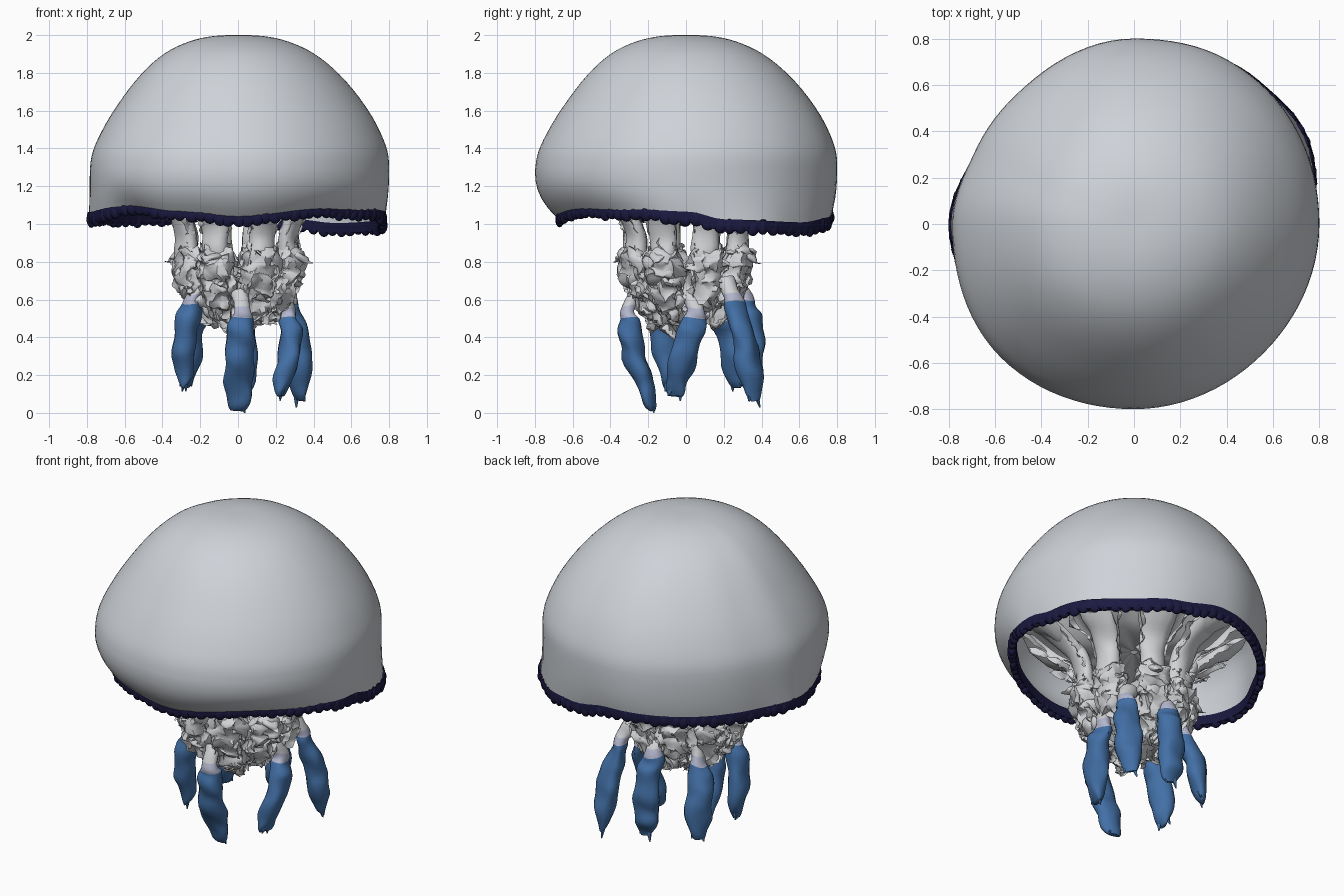
import bpy, bmesh, math, random
from mathutils import Vector, Matrix, noise

if "Cube" in bpy.data.objects:
    bpy.data.objects.remove(bpy.data.objects["Cube"])

random.seed(4)
TAU = math.tau


def material(name, rgb):
    m = bpy.data.materials.new(name)
    m.diffuse_color = (*rgb, 1)
    m.use_nodes = True
    m.node_tree.nodes["Principled BSDF"].inputs["Base Color"].default_value = m.diffuse_color
    return m


BELL = material("pale_grey_bell", (0.62, 0.65, 0.69))
FLESH = material("pale_grey_arm", (0.64, 0.65, 0.67))
LILAC = material("pale_lilac", (0.46, 0.48, 0.62))
BLUE = material("club_blue", (0.055, 0.16, 0.38))
NAVY = material("rim_navy", (0.011, 0.010, 0.052))


def finish(name, bm, mats, angle=50):
    bmesh.ops.recalc_face_normals(bm, faces=bm.faces)
    me = bpy.data.meshes.new(name)
    bm.to_mesh(me)
    bm.free()
    for m in mats:
        me.materials.append(m)
    ob = bpy.data.objects.new(name, me)
    bpy.context.collection.objects.link(ob)
    bpy.ops.object.select_all(action='DESELECT')
    ob.select_set(True)
    bpy.context.view_layer.objects.active = ob
    bpy.ops.object.shade_smooth_by_angle(angle=math.radians(angle))
    return ob


def around(table, a):
    """Smooth periodic lookup of (degrees, value) pairs."""
    d = (math.degrees(a) + 180) % 360 - 180
    for (d0, v0), (d1, v1) in zip(table, table[1:]):
        if d0 <= d <= d1:
            t = (d - d0) / (d1 - d0)
            return v0 + (v1 - v0) * t * t * (3 - 2 * t)
    return table[-1][1]


def polar(r, a, z):
    return Vector((r * math.cos(a), r * math.sin(a), z))


def skin(bm, rings, closed=True, mat=lambda i: 0):
    """Join rows of points with quads."""
    rows = [[bm.verts.new(p) for p in ring] for ring in rings]
    n = len(rows[0])
    for i in range(len(rows) - 1):
        for j in range(n if closed else n - 1):
            k = (j + 1) % n
            f = bm.faces.new((rows[i][j], rows[i][k], rows[i + 1][k], rows[i + 1][j]))
            f.material_index = mat(i)
    return rows


def curve(pts, steps):
    """Catmull-Rom samples through tuples of any length."""
    p = [pts[0]] + list(pts) + [pts[-1]]
    out = []
    for i in range(1, len(p) - 2):
        for s in range(steps):
            t = s / steps
            out.append([0.5 * (2 * b + (c - a) * t + (2 * a - 5 * b + 4 * c - d) * t * t
                        + (3 * b - a - 3 * c + d) * t ** 3)
                        for a, b, c, d in zip(p[i - 1], p[i], p[i + 1], p[i + 2])])
    return out + [list(pts[-1])]


def tube(bm, pts, steps=5, sides=12, rough=0.0, freq=12, mat=lambda i: 0):
    """Lumpy tube; points are (x, y, z, radial radius, tangential radius)."""
    rings = []
    for x, y, z, ra, rt in curve(pts, steps):
        out = Vector((x, y, 0)).normalized()
        side = Vector((-out.y, out.x, 0))
        ring = []
        for j in range(sides):
            a = TAU * j / sides
            q = Vector((x, y, z)) + out * ra * math.cos(a) + side * rt * math.sin(a)
            fine = noise.noise_vector(q * freq * 2.6) * rough * .45 if sides > 18 else Vector()
            ring.append(q + noise.noise_vector(q * freq) * rough + fine)
        rings.append(ring)
    rows = skin(bm, rings, True, mat)
    bm.faces.new(rows[0]).material_index = mat(0)
    bm.faces.new(rows[-1]).material_index = mat(len(rows))


# Bell rim: height, radius, and belly radius by direction
RIM_Z = [(-180, 1.03), (-172, 1.03), (-140, 1.085), (-115, 1.055), (-90, 1.03), (-52, 1.07),
         (-20, 1.06), (0, 1.035), (15, 0.99), (48, 0.975), (70, 1.0), (90, 1.05), (135, 1.03), (180, 1.03)]
RIM_R = [(-180, .79), (-160, .77), (-135, .72), (-90, .68), (-45, .69), (0, .775), (30, .83),
         (48, .81), (90, .77), (135, .73), (155, .74), (180, .79)]
BELLY = [(-180, .785), (-135, .815), (-90, .80), (-45, .79), (0, .80), (45, .815),
         (60, .815), (90, .80), (135, .755), (155, .755), (180, .785)]
SEG = 96
ANG = [TAU * i / SEG for i in range(SEG)]


def lean(z):
    """The upper bell bulges slightly towards the back right."""
    t = min(1, max(0, (z - 1.25) / .75))
    return Vector((.01, .016, 0)) * math.sin(math.pi * t) ** 1.5


# Bell: outer dome, then turned under to an inner lining
dome = curve([(0, 2.0), (.1, 1.998), (.2, 1.984), (.3, 1.953), (.4, 1.902), (.5, 1.822), (.6, 1.712),
              (.7, 1.57), (.765, 1.445), (.793, 1.36), (.8, 1.28)], 3)[1:]
bm = bmesh.new()
rings = [[polar(r * around(BELLY, a) / .8, a, z) + lean(z) for a in ANG] for r, z in dome]
for t in (.2, .4, .6, .8, 1):
    u = t ** 2.3
    rings.append([polar(around(BELLY, a) * (1 - u) + around(RIM_R, a) * u, a,
                        1.28 + (around(RIM_Z, a) - 1.28) * t) for a in ANG])
rings.append([polar(around(RIM_R, a) - .035, a, around(RIM_Z, a) + .01) for a in ANG])
for r, z in [(.755, 1.2), (.745, 1.3), (.68, 1.42), (.5, 1.5), (.25, 1.54), (.01, 1.54)]:
    rings.append([polar(r * around(BELLY, a) / .8, a, z) for a in ANG])
rows = skin(bm, rings)
bm.faces.new(rows[0])
bm.faces.new(rows[-1])
finish("bell", bm, [BELL], 60)

# Dark scalloped rim: a band and a row of flat overlapping lappets
bm = bmesh.new()
band = [(.006, .034), (.012, 0), (.004, -.024), (-.03, -.024), (-.038, .03)]
skin(bm, [[polar(around(RIM_R, a) + dr, a, around(RIM_Z, a) + dz) for a in ANG] for dr, dz in band])
COUNT = 84
for i in range(COUNT):
    a = TAU * (i + random.uniform(-.15, .15)) / COUNT
    c = polar(around(RIM_R, a) - .01, a, around(RIM_Z, a) - .004 + random.uniform(-.006, .006))
    size = Matrix.Diagonal((random.uniform(.02, .027), .036, random.uniform(.035, .043), 1))
    turn = Matrix.Rotation(a + random.uniform(-.2, .2), 4, 'Z')
    bmesh.ops.create_uvsphere(bm, u_segments=10, v_segments=7, radius=1,
                              matrix=Matrix.Translation(c) @ turn @ size)
finish("bell_rim", bm, [NAVY])

# Pleated skirt joining the pillars to the bell lining
bm = bmesh.new()
rings = []
for r, z, w in [(.02, 1.13, 0), (.26, 1.10, .01), (.36, 1.12, .02), (.46, 1.17, .035),
                (.56, 1.23, .045), (.64, 1.31, .045), (.69, 1.41, .02)]:
    ring = []
    for a in ANG:
        q = polar(r, a, z - w * math.cos(8 * a - math.pi))
        ring.append(q + noise.noise_vector(q * 9) * w * .6)
    rings.append(ring)
skin(bm, rings)
finish("pleated_skirt", bm, [FLESH], 60)


def frill(bm, path, width, count):
    """Torn ruffle sheet standing out from a path of (radius, angle, height)."""
    inner, mid, outer = [], [], []
    for r, a, z in curve(path, count):
        w = width * random.uniform(.3, 1)
        sway = .16 * noise.noise(Vector((a * 9, z * 22, 3)))
        inner.append(polar(r - .03, a, z))
        mid.append(polar(r + w * .5, a + sway, z))
        outer.append(polar(r + w, a + sway * .3, z + random.uniform(-.01, .01)))
    skin(bm, [inner, mid, outer], False)


# Eight pillars running down into lumpy arms, with ruffles
pillars, lumps, frills = bmesh.new(), bmesh.new(), bmesh.new()
for k in range(8):
    a = TAU * (k + .5) / 8 + random.uniform(-.06, .06)

    def at(r, z, ra, rt, da=0):
        return (*polar(r, a + da, z), ra, rt)

    tube(pillars, [at(.60, 1.31, .05, .12), at(.46, 1.18, .05, .10), at(.345, 1.07, .052, .085),
                   at(.295, .95, .052, .074), at(.29, .84, .055, .076), at(.27, .70, .05, .065),
                   at(.24, .6, .04, .05)], rough=.02, freq=8)
    low = random.uniform(.42, .52)
    tube(lumps, [at(.29, .91, .02, .03), at(.295, .83, .065, .098), at(.275, .72, .075, .10),
                 at(.24, .61, .066, .086), at(.18, .52, .052, .06), at(.15, low, .02, .03)],
         steps=9, sides=28, rough=.045, freq=16)
    for da in (-.24, .24):
        frill(frills, [(.29, a + da * .9, .90), (.31, a + da, .80), (.30, a + da, .68),
                       (.25, a + da, .58), (.17, a + da, .47)], .045, 7)
    for da in (-.3, .3):
        frill(frills, [(.60, a + da * .8, 1.23), (.46, a + da, 1.12), (.36, a + da * .8, 1.05),
                       (.30, a + da * .8, .95)], .04, 6)
    # Pointed flap on the outside of alternate arms
    if k % 2:
        tube(lumps, [at(.28, .88, .02, .04), at(.345, .83, .045, .05), at(.385, .805, .02, .02),
                     at(.42, .80, .006, .008)], rough=.02)
finish("arm_pillars", pillars, [FLESH], 60)
finish("arm_lumps", lumps, [FLESH], 50)
finish("arm_ruffles", frills, [FLESH], 60)

# Ragged core hanging between the arms
bm = bmesh.new()
tube(bm, [(.01, 0, .76, .05, .05), (.01, 0, .68, .14, .14), (.01, 0, .55, .15, .15),
          (.01, -.02, .46, .10, .10), (.01, -.04, .41, .03, .03)], steps=6, sides=24, rough=.05, freq=16)
finish("arm_core", bm, [FLESH], 50)

# Six blue clubs: top, tip and last pale segment of each
CLUBS = [((.02, -.31, .53), (.00, -.18, .02), 9), ((.27, .04, .53), (.23, -.06, .09), 9),
         ((.27, .26, .59), (.33, .36, .06), 7), ((-.24, -.13, .60), (-.29, -.08, .14), 9),
         ((-.22, .18, .58), (-.27, .27, .14), 9), ((.01, .31, .61), (.03, .36, .11), 7)]
for i, (top, tip, pale) in enumerate(CLUBS):
    top, tip = Vector(top), Vector(tip)
    bm = bmesh.new()
    bow = Vector((top.x, top.y, 0)).normalized() * .02

    def on(t, ra, rt, b=0):
        return (*(top.lerp(tip, t) + bow * b), ra, rt)

    root = Vector((top.x * .78, top.y * .78, top.z + .12))
    tube(bm, [(*root, .045, .055), on(-.03, .042, .045), on(.07, .052, .060), on(.22, .062, .074, .8),
              on(.5, .060, .078, 1), on(.75, .052, .072, .4), on(.92, .03, .055), on(1, .01, .035)],
         steps=5, sides=14, rough=.022, freq=9,
         mat=lambda s: 0 if s < 4 else 1 if s < pale else 2)
    # Torn tail points at the tip
    for s in (-1, 1):
        base, end = on(.9, 0, 0), on(1.03 + .03 * s, 0, 0)
        side = Vector((-bow.y, bow.x, 0)) * s
        p, q = Vector(base[:3]) + side, Vector(end[:3]) + side * 1.8
        q.z = max(q.z, .0)
        tube(bm, [(*p, .018, .022), (*q, .003, .004)], steps=3, sides=6, mat=lambda s: 2)
    finish(f"club_{i + 1}", bm, [FLESH, LILAC, BLUE], 60)
